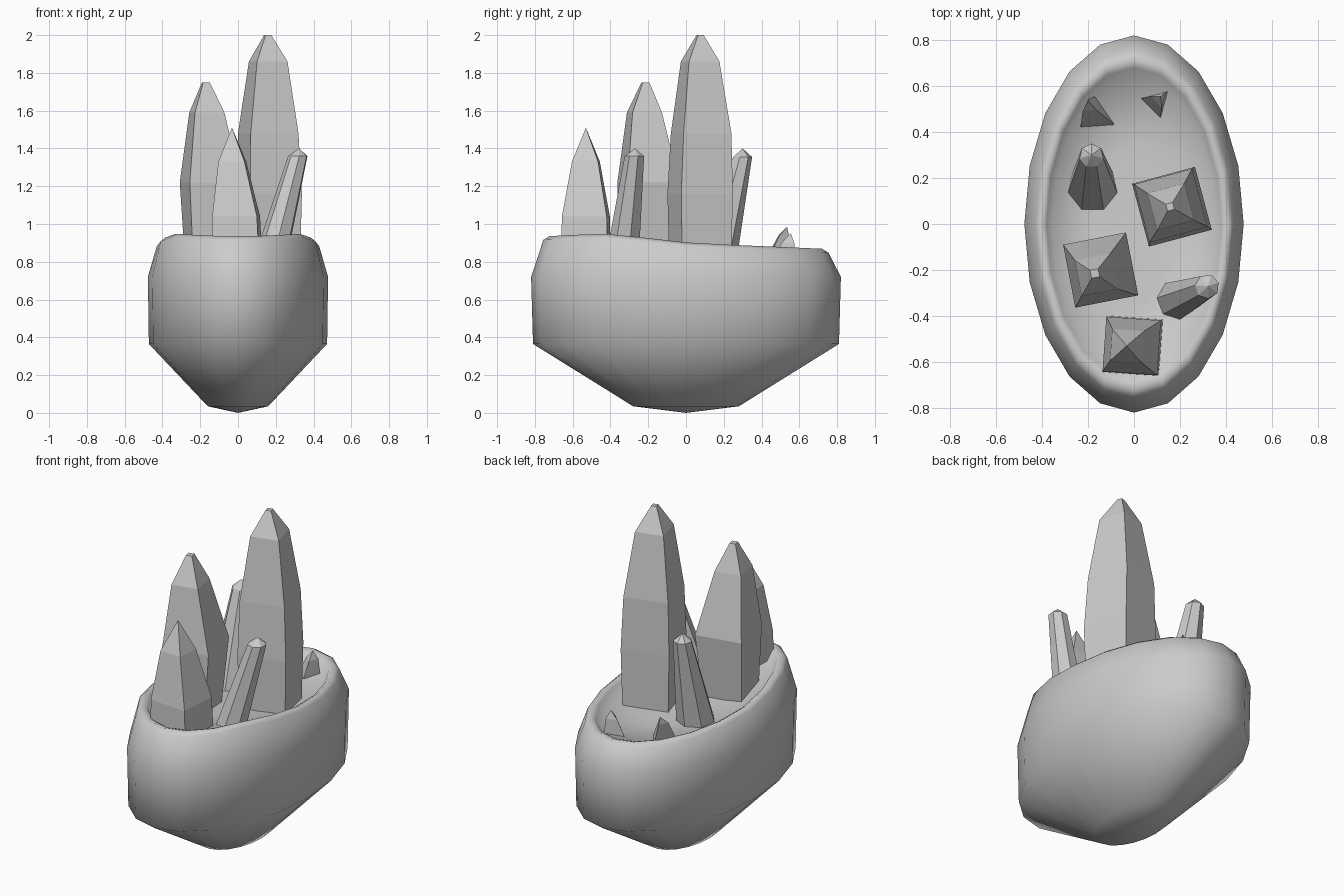
import bpy, bmesh, math
from mathutils import Vector

if "Cube" in bpy.data.objects:
    bpy.data.objects.remove(bpy.data.objects["Cube"])


def loft(name, rings, smooth=False):
    """Skin a stack of vertex rings; a ring with one point closes to a tip."""
    bm = bmesh.new()
    loops = [[bm.verts.new(p) for p in ring] for ring in rings]
    for a, b in zip(loops, loops[1:]):
        n = max(len(a), len(b))
        for i in range(n):
            j = (i + 1) % n
            if len(a) == 1:
                bm.faces.new((a[0], b[j], b[i]))
            elif len(b) == 1:
                bm.faces.new((a[i], a[j], b[0]))
            else:
                bm.faces.new((a[i], a[j], b[j], b[i]))
    for end in (loops[0], loops[-1]):
        if len(end) > 2:
            bm.faces.new(end)
    bmesh.ops.recalc_face_normals(bm, faces=bm.faces)
    for f in bm.faces:
        f.smooth = smooth
    me = bpy.data.meshes.new(name)
    bm.to_mesh(me)
    bm.free()
    ob = bpy.data.objects.new(name, me)
    bpy.context.collection.objects.link(ob)
    return ob


def rim_z(y):
    """Gently uneven rim height along the bowl."""
    return 0.90 - 0.043 * y + 0.03 * math.exp(-((y + 0.4) / 0.25) ** 2)


def oval(rx, ry, z, on_rim=False, n=20):
    pts = []
    for i in range(n):
        t = 2 * math.pi * i / n
        x, y = rx * math.cos(t), ry * math.sin(t)
        pts.append((x, y, rim_z(y) + z if on_rim else z))
    return pts


# Rock bowl: pointed base, upright wall, rounded lip and shallow floor
loft("rock_bowl", [
    [(0, 0, 0)],
    oval(0.16, 0.28, 0.035),
    oval(0.472, 0.81, 0.365),
    oval(0.477, 0.82, 0.72),
    oval(0.43, 0.755, -0.02, True),
    oval(0.405, 0.72, 0.0, True),
    oval(0.38, 0.68, -0.015, True),
    oval(0.355, 0.64, -0.065, True),
    oval(0.18, 0.33, -0.075, True),
    [(0, 0, 0.83)],
], smooth=True)


def crystal(name, sides, angle, sections):
    """Sections are (x, y, z, radius); zero radius makes a tip."""
    rings = []
    for x, y, z, r in sections:
        if r == 0:
            rings.append([(x, y, z)])
            continue
        ring = []
        for i in range(sides):
            t = math.radians(angle) + 2 * math.pi * i / sides
            ring.append(Vector((x + r * math.cos(t), y + r * math.sin(t), z)))
        rings.append(ring)
    return loft(name, rings)


# Big four-sided crystals
crystal("tall_crystal", 4, 60, [
    (0.165, 0.075, 0.82, 0.19), (0.165, 0.075, 1.16, 0.20),
    (0.16, 0.08, 1.48, 0.185), (0.16, 0.075, 1.86, 0.118),
    (0.157, 0.075, 2.0, 0.022)])
crystal("middle_crystal", 4, 56, [
    (-0.145, -0.22, 0.82, 0.165), (-0.145, -0.2, 1.22, 0.197),
    (-0.165, -0.22, 1.59, 0.112), (-0.17, -0.215, 1.75, 0.025)])
crystal("front_crystal", 4, 41, [
    (-0.005, -0.53, 0.82, 0.175), (-0.01, -0.53, 1.04, 0.168),
    (-0.03, -0.53, 1.33, 0.098), (-0.032, -0.53, 1.51, 0)])

# Leaning slender crystals
crystal("right_leaning_crystal", 7, 20, [
    (0.175, -0.335, 0.82, 0.09), (0.318, -0.272, 1.36, 0.053),
    (0.322, -0.27, 1.40, 0)])
crystal("back_leaning_crystal", 7, 90, [
    (-0.18, 0.16, 0.82, 0.11), (-0.185, 0.297, 1.355, 0.053),
    (-0.185, 0.3, 1.40, 0)])

# Small shards at the back
crystal("left_shard", 3, -25, [
    (-0.16, 0.465, 0.80, 0.09), (-0.195, 0.51, 0.94, 0.035), (-0.2, 0.535, 0.985, 0)])
crystal("right_shard", 3, 45, [
    (0.095, 0.525, 0.79, 0.075), (0.11, 0.545, 0.90, 0.04), (0.115, 0.555, 0.95, 0)])
